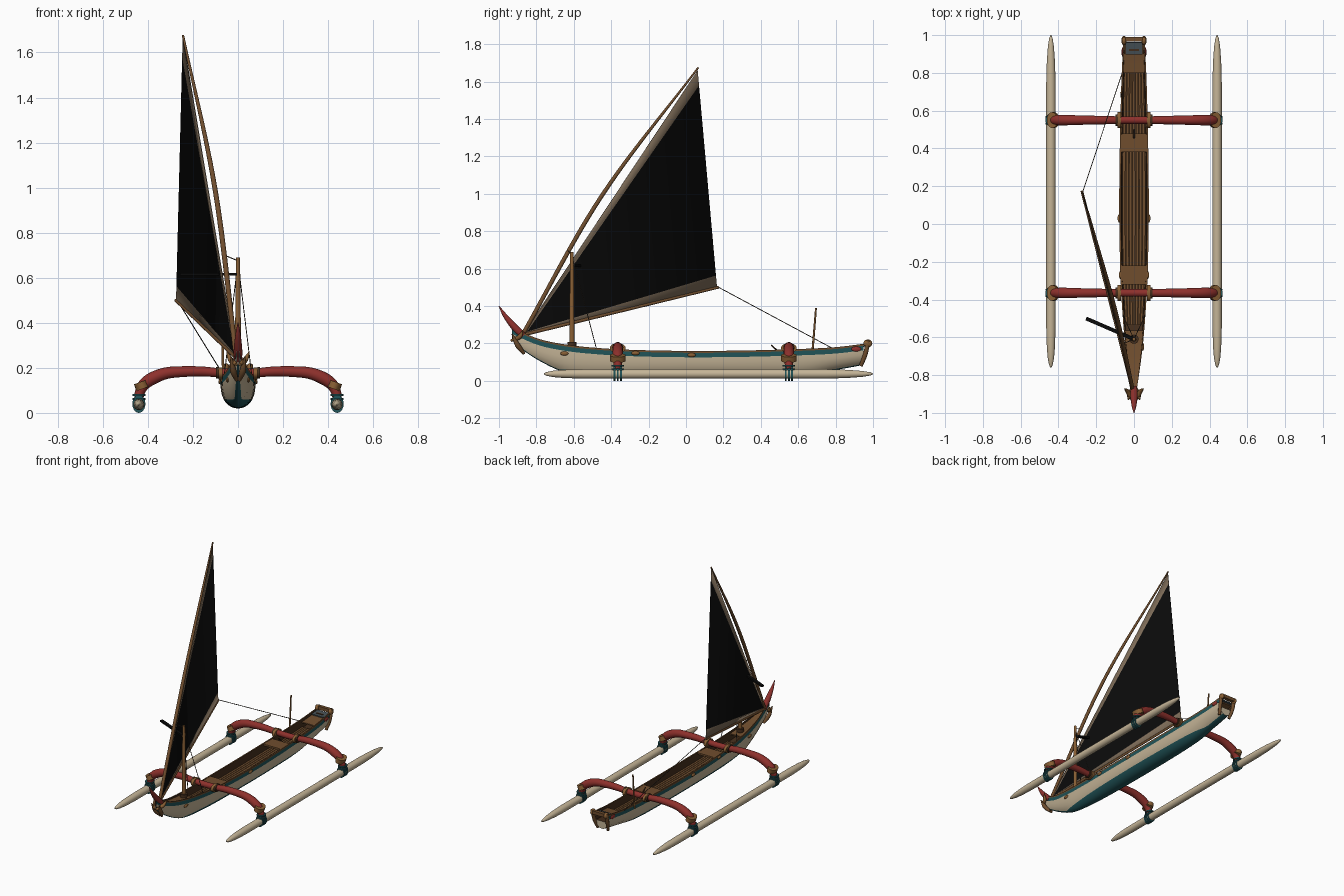
import bpy, bmesh, math
from mathutils import Vector, Matrix, Euler

if "Cube" in bpy.data.objects:
    bpy.data.objects.remove(bpy.data.objects["Cube"])


def material(name, *rgb):
    m = bpy.data.materials.new(name)
    m.use_nodes = True
    m.diffuse_color = (*rgb, 1)
    m.node_tree.nodes["Principled BSDF"].inputs["Base Color"].default_value = (*rgb, 1)
    return m


CREAM = material("cream paint", .56, .46, .31)
RED = material("red paint", .27, .03, .025)
TEAL = material("teal paint", .015, .09, .1)
WOOD = material("brown wood", .16, .075, .027)
DARK = material("dark wood", .06, .028, .012)
BLACK = material("black cloth", .003, .003, .003)
TAN = material("tan cloth", .2, .145, .095)
GOLD = material("golden wood", .25, .115, .035)
ROPE = material("dark rope", .05, .04, .03)
SLATE = material("slate panel", .06, .08, .09)


def finish(name, bm, mats, angle=40):
    bmesh.ops.recalc_face_normals(bm, faces=bm.faces)
    me = bpy.data.meshes.new(name)
    bm.to_mesh(me)
    bm.free()
    for m in mats:
        me.materials.append(m)
    me.shade_smooth()
    me.set_sharp_from_angle(angle=math.radians(angle))
    ob = bpy.data.objects.new(name, me)
    bpy.context.collection.objects.link(ob)
    return ob


def loft(name, rings, mats, rule=lambda j: 0):
    """Skin closed rings and cap both ends; rule picks the colour of each lengthwise strip."""
    bm = bmesh.new()
    rows = [[bm.verts.new(p) for p in ring] for ring in rings]
    n = len(rows[0])
    for a, b in zip(rows, rows[1:]):
        for j in range(n):
            k = (j + 1) % n
            bm.faces.new((a[j], a[k], b[k], b[j])).material_index = rule(j)
    bm.faces.new(rows[0])
    bm.faces.new(rows[-1])
    return finish(name, bm, mats)


def spline(pts, n):
    """Smooth curve through points of any dimension."""
    p = [Vector(q) for q in pts]
    p = [2 * p[0] - p[1]] + p + [2 * p[-1] - p[-2]]
    out = []
    for a, b, c, d in zip(p, p[1:], p[2:], p[3:]):
        for i in range(n):
            t = i / n
            out.append(.5 * (2 * b + (c - a) * t + (2 * a - 5 * b + 4 * c - d) * t * t
                             + (3 * b - a - 3 * c + d) * t ** 3))
    return out + [p[-2]]


def tube(name, pts, mat, n=6, sides=14):
    """Round bar through (x, y, z, radius) points."""
    path = spline(pts, n)
    pos = [q.to_3d() for q in path]
    chord = pos[-1] - pos[0]
    ref = min((Vector((0, 1, 0)), Vector((1, 0, 0)), Vector((0, 0, 1))), key=lambda a: abs(a.dot(chord)))
    rings = []
    for i, q in enumerate(path):
        t = (pos[min(i + 1, len(pos) - 1)] - pos[max(i - 1, 0)]).normalized()
        u = ref.cross(t).normalized()
        v = t.cross(u)
        angles = [math.tau * k / sides for k in range(sides)]
        rings.append([pos[i] + q[3] * (u * math.cos(a) + v * math.sin(a)) for a in angles])
    return loft(name, rings, [mat])


def rope(name, a, b):
    return tube(name, [(*a, .0022), (*b, .0022)], ROPE, 1, 6)


def solid(kind, name, loc, half, mat, rot=(0, 0, 0)):
    """Box, ball or z-axis drum given by centre and half sizes."""
    bm = bmesh.new()
    m = Matrix.LocRotScale(Vector(loc), Euler(rot), Vector(half))
    if kind == "box":
        bmesh.ops.create_cube(bm, size=2, matrix=m)
    elif kind == "ball":
        bmesh.ops.create_uvsphere(bm, u_segments=16, v_segments=10, radius=1, matrix=m)
    else:
        bmesh.ops.create_cone(bm, cap_ends=True, segments=20, radius1=1, radius2=1, depth=2, matrix=m)
    return finish(name, bm, [mat])


# Hull stations: y, half beam, sheer height, keel height
stations = spline([(-.93, .006, .285, .215), (-.88, .014, .262, .17), (-.78, .029, .222, .105),
                   (-.65, .046, .195, .046), (-.5, .059, .178, .026), (-.3, .071, .166, .02),
                   (0, .078, .16, .02), (.3, .077, .162, .02), (.6, .071, .17, .026),
                   (.8, .065, .18, .058), (.95, .057, .198, .085)], 5)


def hull_ring(s):
    y, b, top, keel = s
    band = top - .034
    water = max(.06, keel + .006)
    zs = [keel + (water - keel) * f for f in (.04, .15, .35, .65, 1)]
    zs += [water + (band - water) * f for f in (.33, .67, 1)] + [top - .01, top]
    half = [(b * (1 - ((top - z) / (top - keel)) ** 3.2) ** .5, z) for z in zs]
    half += [(b * .88, top), (b * .82, max(top - .06, keel + .01))]
    left = [(x, y, z) for x, z in half]
    return [(0, y, keel)] + left + [(-x, y, z) for x, y, z in reversed(left)]


def hull_rule(j):
    j = min(j, 24 - j)
    return 1 if j < 5 or j == 8 else 0 if j < 8 else 2 if j < 11 else 3


loft("hull", [hull_ring(s) for s in stations], [CREAM, TEAL, WOOD, DARK], hull_rule)


def strip(name, lo, hi, x0, x1, drop, mat):
    """Plank following the hull between two lengthwise limits."""
    rings = []
    for y, b, top, keel in stations:
        if lo <= y <= hi:
            z = top - drop
            rings.append([(b * x0, y, z), (b * x1, y, z), (b * x1, y, z - .008), (b * x0, y, z - .008)])
    return loft(name, rings, [mat])


# Decking and seats
for i in range(7):
    x = -.8 + i * 1.6 / 7
    strip(f"floor_plank_{i}", -.56, .82, x + .015, x + .2, .05, WOOD)
strip("bow_deck", -.92, -.55, -.88, .88, .012, WOOD)
strip("stern_deck", .79, .95, -.88, .88, .018, WOOD)
for name, y in (("rear_seat", .43), ("front_seat", -.27)):
    solid("box", name, (0, y, .157), (.069, .05, .006), WOOD)
solid("box", "stern_panel", (0, .93, .184), (.046, .032, .004), SLATE, (.1, 0, 0))
solid("box", "stern_slot", (0, .922, .188), (.026, .005, .003), DARK, (.1, 0, 0))
solid("box", "transom_bar", (0, .977, .203), (.058, .012, .012), WOOD)
tube("seat_peg", [(0, .5, .15, .004), (0, .455, .192, .004)], DARK, 1, 8)

# Bow horn
tube("bow_horn", [(0, -.87, .24, .019), (0, -.915, .285, .019), (0, -.965, .345, .012), (0, -1, .4, .002)], RED)

for side, s in (("left", 1), ("right", -1)):
    # Bow and stern carvings
    tube(side + "_bow_carving", [(s * .006, -.865, .145, .008), (s * .022, -.9, .19, .014),
                                 (s * .03, -.93, .25, .003)], WOOD)
    tube(side + "_bow_wing", [(s * .008, -.935, .215, .007), (s * .032, -.89, .235, .012),
                              (s * .05, -.872, .272, .002)], GOLD)
    tube(side + "_stern_post", [(s * .04, .935, .08, .01), (s * .052, .958, .14, .012),
                                (s * .055, .975, .215, .012)], WOOD)
    solid("ball", side + "_stern_knob", (s * .053, .972, .2), (.014, .024, .021), GOLD)
    solid("ball", side + "_stern_badge", (s * .06, .91, .17), (.006, .026, .013), RED)
    for y, x, z in ((-.65, .046, .146), (-.27, .072, .148), (.03, .079, .138)):
        solid("ball", side + "_cleat", (s * x, y, z), (.008, .022, .011), GOLD)

    # Outrigger float
    float_shape = ((-.76, .003), (-.745, .01), (-.71, .017), (-.65, .022), (-.55, .025),
                   (.75, .025), (.86, .022), (.94, .016), (.985, .009), (1, .002))
    tube(side + "_float", [(s * .44, y, .037, r) for y, r in float_shape], CREAM, 1, 18)

    # Lashings between beams, hull and floats
    for end, y in (("front", -.365), ("rear", .55)):
        tag = f"{side}_{end}_"
        solid("drum", tag + "hull_collar", (s * .078, y, .175), (.027, .042, .009), GOLD, (0, math.pi / 2, 0))
        solid("drum", tag + "hull_wrap", (s * .092, y, .178), (.026, .03, .006), DARK, (0, math.pi / 2, 0))
        solid("drum", tag + "elbow_collar", (s * .428, y, .122), (.03, .042, .016), GOLD, (0, s * .35, 0))
        for z in (.062, .08):
            solid("drum", tag + "ankle_ring", (s * .44, y, z), (.029, .033, .004), TEAL)
        for d in (-.017, 0, .017):
            solid("drum", tag + "float_strap", (s * .44, y + d, .04), (.029, .04, .005), TEAL, (math.pi / 2, 0, 0))

# Arched cross beams
arch = [(.08, .178, .02), (.16, .184, .022), (.25, .183, .024), (.32, .176, .026), (.38, .153, .028),
        (.418, .125, .026), (.436, .09, .022), (.44, .06, .02)]
for end, y in (("front", -.365), ("rear", .55)):
    right = [(-x, y, z, r) for x, z, r in reversed(arch)]
    tube(end + "_cross_beam", right + [(0, y, .176, .02)] + [(x, y, z, r) for x, z, r in arch], RED, 5, 16)

# Mast, yard, boom and stern pole
tack, peak, clew = Vector((-.008, -.875, .245)), Vector((-.244, .062, 1.66)), Vector((-.273, .165, .505))
tube("mast", [(0, -.61, .12, .014), (0, -.61, .45, .012), (0, -.61, .69, .009)], GOLD)
solid("drum", "mast_step", (0, -.61, .195), (.024, .024, .012), DARK)
mid = (tack + peak) / 2 + Vector((.025, -.045, .035))
tube("yard", [(*tack, .011), (*mid, .011), (*(peak + Vector((0, .004, .015))), .005)], WOOD, 12)
tube("boom", [(*tack, .009), (*(clew + Vector((-.003, .01, -.005))), .007)], WOOD, 1)
tube("stern_pole", [(-.066, .675, .14, .006), (-.068, .695, .39, .005)], GOLD, 1)
solid("box", "pennant", (-.127, -.555, .615), (.138, .01, .006), BLACK, (0, 0, -math.atan2(.11, .254)))

# Sail: dark panel with a pale hem along luff and foot
bm = bmesh.new()
T, P, C, t, p, c = [bm.verts.new(v) for v in (
    tack, peak, clew, tack + .025 * (peak.lerp(clew, .6) - tack),
    peak.lerp(clew, .07), peak.lerp(clew, .95))]
for i, verts in enumerate(((t, c, p), (T, t, p, P), (T, C, c, t))):
    bm.faces.new(verts).material_index = min(i, 1)
sail = finish("sail", bm, [BLACK, TAN])
thick = sail.modifiers.new("thickness", "SOLIDIFY")
thick.thickness = .004
thick.offset = 0

# Rigging
rope("sheet_rope", clew, (-.066, .79, .17))
for s in (-1, 1):
    rope("shroud", (0, -.61, .67), (s * .06, -.48, .176))
yard_point = tack.lerp(peak, .3) + Vector((.02, -.04, .03))
rope("halyard", (0, -.61, .675), yard_point)
